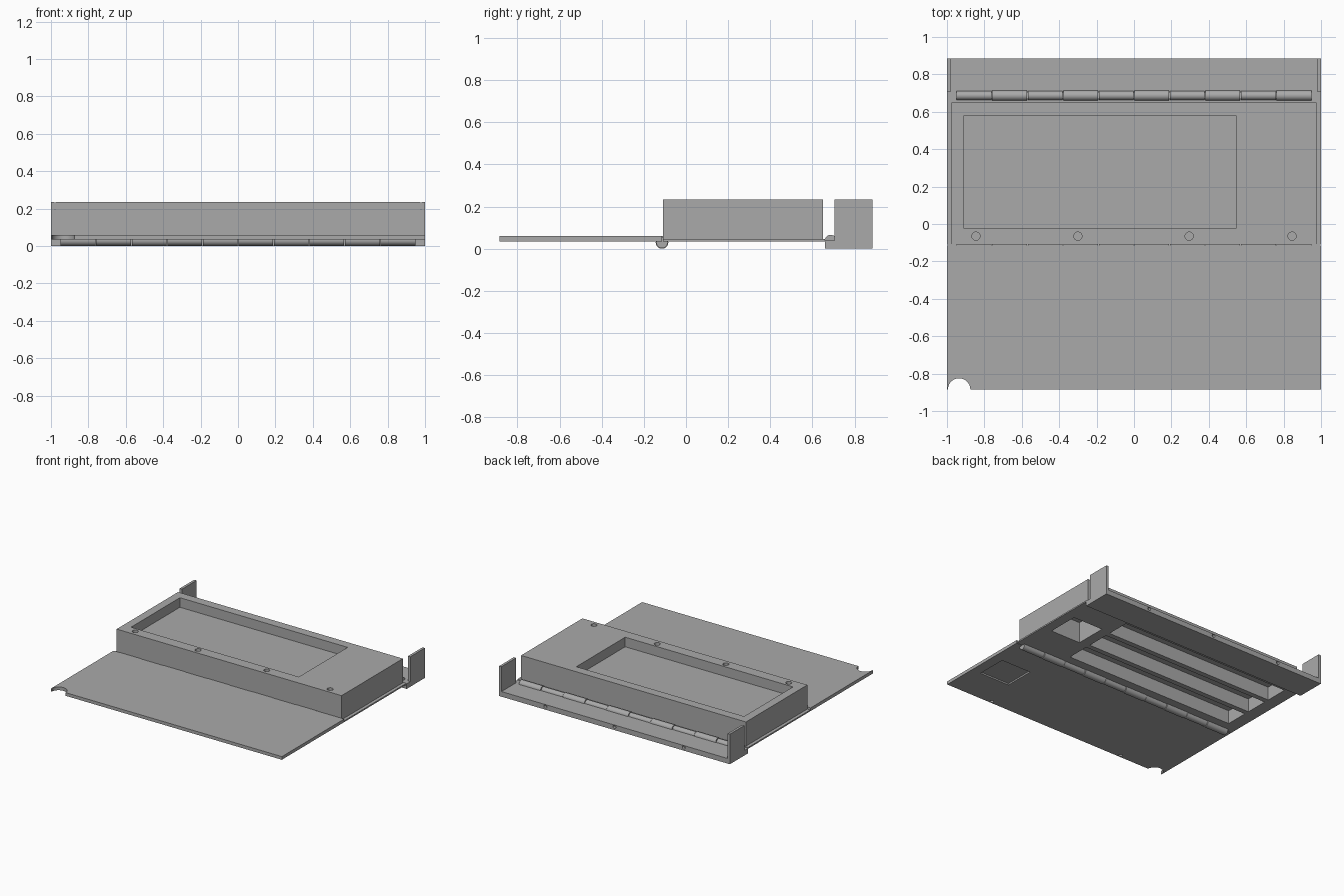
import bpy, bmesh, math
from mathutils import Matrix

if "Cube" in bpy.data.objects:
    bpy.data.objects.remove(bpy.data.objects["Cube"])

grey = bpy.data.materials.new("plain grey")
grey.diffuse_color = (0.4, 0.4, 0.4, 1)
grey.use_nodes = True
grey.node_tree.nodes["Principled BSDF"].inputs["Base Color"].default_value = grey.diffuse_color


def finish(name, bm):
    me = bpy.data.meshes.new(name)
    bm.to_mesh(me)
    bm.free()
    me.materials.append(grey)
    ob = bpy.data.objects.new(name, me)
    bpy.context.collection.objects.link(ob)
    return ob


def box(name, x0, x1, y0, y1, z0, z1):
    bm = bmesh.new()
    bmesh.ops.create_cube(bm, size=1)
    for v in bm.verts:
        v.co = ((x0 + x1) / 2 + v.co.x * (x1 - x0),
                (y0 + y1) / 2 + v.co.y * (y1 - y0),
                (z0 + z1) / 2 + v.co.z * (z1 - z0))
    return finish(name, bm)


def cyl(name, loc, r, length, axis='Z', seg=24):
    bm = bmesh.new()
    bmesh.ops.create_cone(bm, cap_ends=True, segments=seg, radius1=r, radius2=r, depth=length)
    rot = {'X': Matrix.Rotation(math.pi / 2, 4, 'Y'),
           'Y': Matrix.Rotation(math.pi / 2, 4, 'X'), 'Z': Matrix()}[axis]
    bm.transform(Matrix.Translation(loc) @ rot)
    ob = finish(name, bm)
    bpy.context.view_layer.objects.active = ob
    ob.select_set(True)
    bpy.ops.object.shade_smooth_by_angle()
    ob.select_set(False)
    return ob


def cut(target, cutters):
    for c in cutters:
        m = target.modifiers.new("cut", 'BOOLEAN')
        m.operation = 'DIFFERENCE'
        m.solver = 'EXACT'
        m.object = c
        c.hide_render = True
        c.hide_set(True)


# Front flap with thumb notch, underside recess and magnet holes
flap = box("front_flap", -1, 1, -0.885, -0.114, 0.035, 0.06)
cut(flap, [cyl("notch_cutter", (-0.935, -0.885, 0.05), 0.06, 0.2, seg=40),
           box("recess_cutter", 0.66, 0.92, -0.61, -0.37, 0.0, 0.047)]
    + [cyl("magnet_cutter", (x, -0.865, 0.035), 0.013, 0.03) for x in (-0.6, 0.6)])

# Main case: top tray, three cell channels and a square pocket underneath
case = box("case_body", -0.975, 0.975, -0.11, 0.65, 0.04, 0.235)
plate = box("base_plate", -1, 1, -0.11, 0.66, 0.035, 0.046)
under = [box("channel_cutter", -0.9, 0.58, y, y + 0.18, 0.0, 0.14) for y in (-0.02, 0.2, 0.42)]
under.append(box("pocket_cutter", 0.66, 0.92, 0.18, 0.43, 0.0, 0.2))
screws = [cyl("screw_cutter", (x, -0.065, 0.235), 0.022, 0.06) for x in (-0.845, -0.3, 0.295, 0.845)]
cut(case, [box("tray_cutter", -0.91, 0.545, -0.025, 0.58, 0.16, 0.4)] + under + screws)
cut(plate, under)

# Rear rail with magnet holes in the back face
rail = box("rear_rail", -1, 1, 0.66, 0.885, 0, 0.04)
cut(rail, [cyl("rail_hole_cutter", (x, 0.885, 0.025), 0.013, 0.04, 'Y') for x in (-0.6, 0, 0.6)])

# Upright end tabs
for s in (-1, 1):
    box("end_tab", min(s, s * 0.98), max(s, s * 0.98), 0.705, 0.885, 0.0, 0.235)

# Hinge knuckles under the flap joint and over the rear joint
for i in range(10):
    x = -0.855 + i * 0.19
    big = i % 2
    cyl("front_knuckle", (x, -0.114, 0.03), 0.027 + 0.003 * (1 - big), 0.186, 'X')
    cyl("rear_knuckle", (x, 0.687, 0.038), 0.024 + 0.004 * big, 0.186, 'X')
